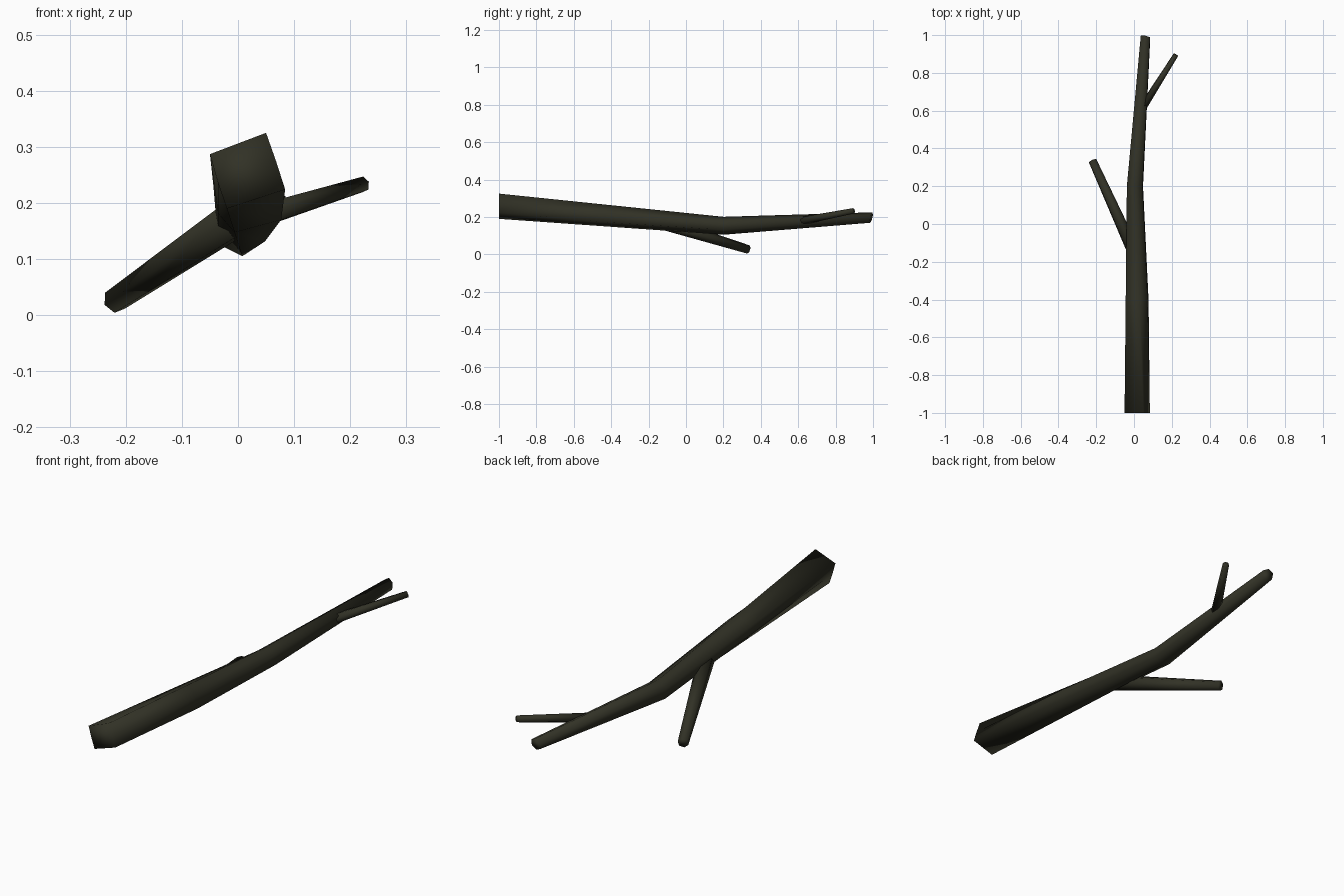
import bpy, bmesh, math
from mathutils import Vector

if "Cube" in bpy.data.objects:
    bpy.data.objects.remove(bpy.data.objects["Cube"])

bark = bpy.data.materials.new("dark_bark")
bark.diffuse_color = (0.031, 0.031, 0.019, 1)
bark.use_nodes = True
bark.node_tree.nodes["Principled BSDF"].inputs["Base Color"].default_value = bark.diffuse_color


def loft(name, rings):
    """Skin equal-sized rings of points and cap both ends."""
    bm = bmesh.new()
    vr = [[bm.verts.new(p) for p in ring] for ring in rings]
    n = len(vr[0])
    for a, b in zip(vr, vr[1:]):
        for i in range(n):
            j = (i + 1) % n
            bm.faces.new((a[i], a[j], b[j], b[i]))
    bm.faces.new(vr[0])
    bm.faces.new(vr[-1])
    bmesh.ops.recalc_face_normals(bm, faces=bm.faces)
    for f in bm.faces:
        f.smooth = True
    me = bpy.data.meshes.new(name)
    bm.to_mesh(me)
    bm.free()
    me.materials.append(bark)
    ob = bpy.data.objects.new(name, me)
    bpy.context.collection.objects.link(ob)
    return ob


def hexagon(x, y, z, r, tilt=0.0):
    """Six-sided ring across the main stem, optionally leaning along y."""
    pts = []
    for k in range(6):
        a = math.radians(-27 + 60 * k)
        dx, dz = r * math.cos(a), r * math.sin(a)
        pts.append((x + dx, y + tilt * (dz - dx), z + dz))
    return pts


def twig(name, base, tip, r0, r1):
    """Tapered six-sided side shoot."""
    base, tip = Vector(base), Vector(tip)
    d = (tip - base).normalized()
    u = d.cross(Vector((0, 0, 1))).normalized()
    v = u.cross(d)
    def ring(c, r):
        return [c + r * (math.cos(t) * u + math.sin(t) * v)
                for t in (math.radians(60 * k + 20) for k in range(6))]
    return loft(name, [ring(base, r0), ring(tip, r1)])


# Main stem: squarish thick end, rounder towards the thin end
butt_xz = [(0.084, 0.224), (0.068, 0.274), (0.05, 0.325),
           (-0.05, 0.287), (-0.036, 0.237), (-0.02, 0.19)]
butt = [(x, -1.0, z) for x, z in butt_xz]
bend = hexagon(0.005, 0.2, 0.153, 0.048)
middle = [tuple((p + q) / 2 for p, q in zip(a, b)) for a, b in zip(butt, bend)]
middle[0] = (0.077, -0.4, 0.17)
middle[1] = (0.072, -0.4, 0.225)
end = hexagon(0.061, 0.991, 0.197, 0.028, 0.22)
loft("main_stem", [butt, middle, bend, end])

# Side shoots
twig("left_branch", (0.0, -0.15, 0.175), (-0.219, 0.334, 0.026), 0.036, 0.023)
twig("right_branch", (0.045, 0.615, 0.178), (0.222, 0.896, 0.233), 0.022, 0.0145)
